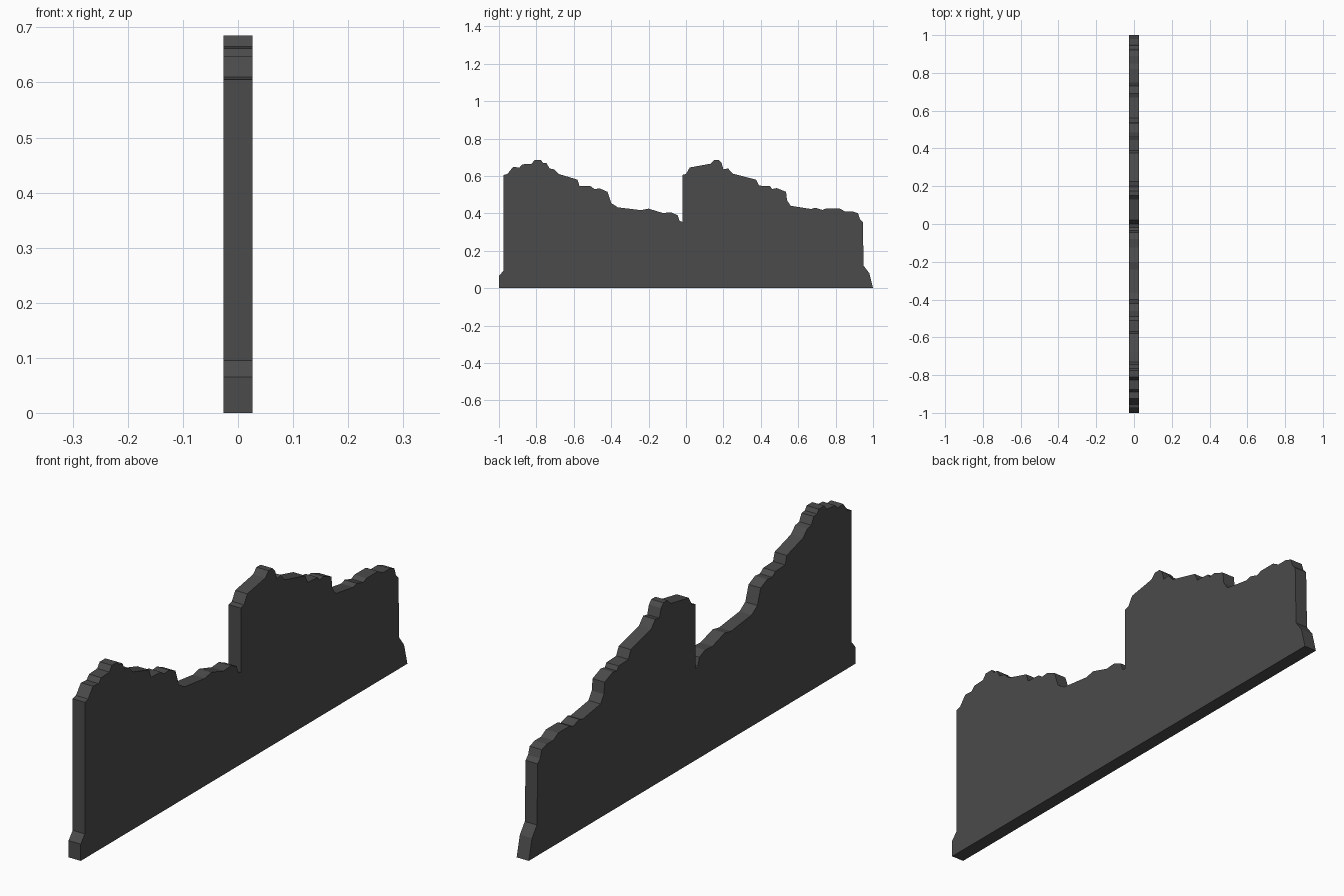
import bpy, bmesh

HALF_THICKNESS = 0.026

# Outline of the wall seen from the right: (y, z)
foot_left = [(-1, 0), (-1, 0.065), (-0.975, 0.095)]
first_hill = [
    (-0.975, 0.605), (-0.955, 0.61), (-0.925, 0.648), (-0.89, 0.645), (-0.875, 0.662),
    (-0.825, 0.665), (-0.81, 0.685), (-0.775, 0.685), (-0.765, 0.67), (-0.745, 0.668),
    (-0.73, 0.64), (-0.705, 0.635), (-0.68, 0.61), (-0.58, 0.58), (-0.57, 0.547),
    (-0.51, 0.545), (-0.49, 0.53), (-0.46, 0.533), (-0.42, 0.515), (-0.40, 0.455),
    (-0.365, 0.432), (-0.24, 0.417), (-0.20, 0.425), (-0.125, 0.402), (-0.08, 0.405),
    (-0.045, 0.39), (-0.035, 0.36), (-0.02, 0.355)]
second_hill = [
    (-0.02, 0.605), (0.0, 0.61), (0.02, 0.645), (0.13, 0.665), (0.15, 0.685),
    (0.175, 0.685), (0.19, 0.67), (0.20, 0.635), (0.225, 0.64), (0.25, 0.612),
    (0.375, 0.58), (0.39, 0.548), (0.45, 0.545), (0.46, 0.53), (0.485, 0.535),
    (0.535, 0.515), (0.54, 0.47), (0.56, 0.44), (0.67, 0.423), (0.69, 0.43),
    (0.73, 0.418), (0.75, 0.427), (0.82, 0.427), (0.85, 0.41), (0.89, 0.41),
    (0.92, 0.40), (0.93, 0.37), (0.945, 0.355)]
foot_right = [(0.95, 0.12), (0.98, 0.08), (1, 0)]
outline = foot_left + first_hill + second_hill + foot_right

# Slab extruded from the outline
bm = bmesh.new()
face = bm.faces.new([bm.verts.new((-HALF_THICKNESS, y, z)) for y, z in outline])
result = bmesh.ops.extrude_face_region(bm, geom=[face])
moved = [g for g in result["geom"] if isinstance(g, bmesh.types.BMVert)]
bmesh.ops.translate(bm, verts=moved, vec=(2 * HALF_THICKNESS, 0, 0))
bmesh.ops.recalc_face_normals(bm, faces=bm.faces)
mesh = bpy.data.meshes.new("broken_wall")
bm.to_mesh(mesh)
bm.free()

# Dark grey stone
stone = bpy.data.materials.new("dark grey")
stone.diffuse_color = (0.07, 0.07, 0.07, 1)
mesh.materials.append(stone)
wall = bpy.data.objects.new("broken_wall", mesh)
bpy.context.collection.objects.link(wall)
